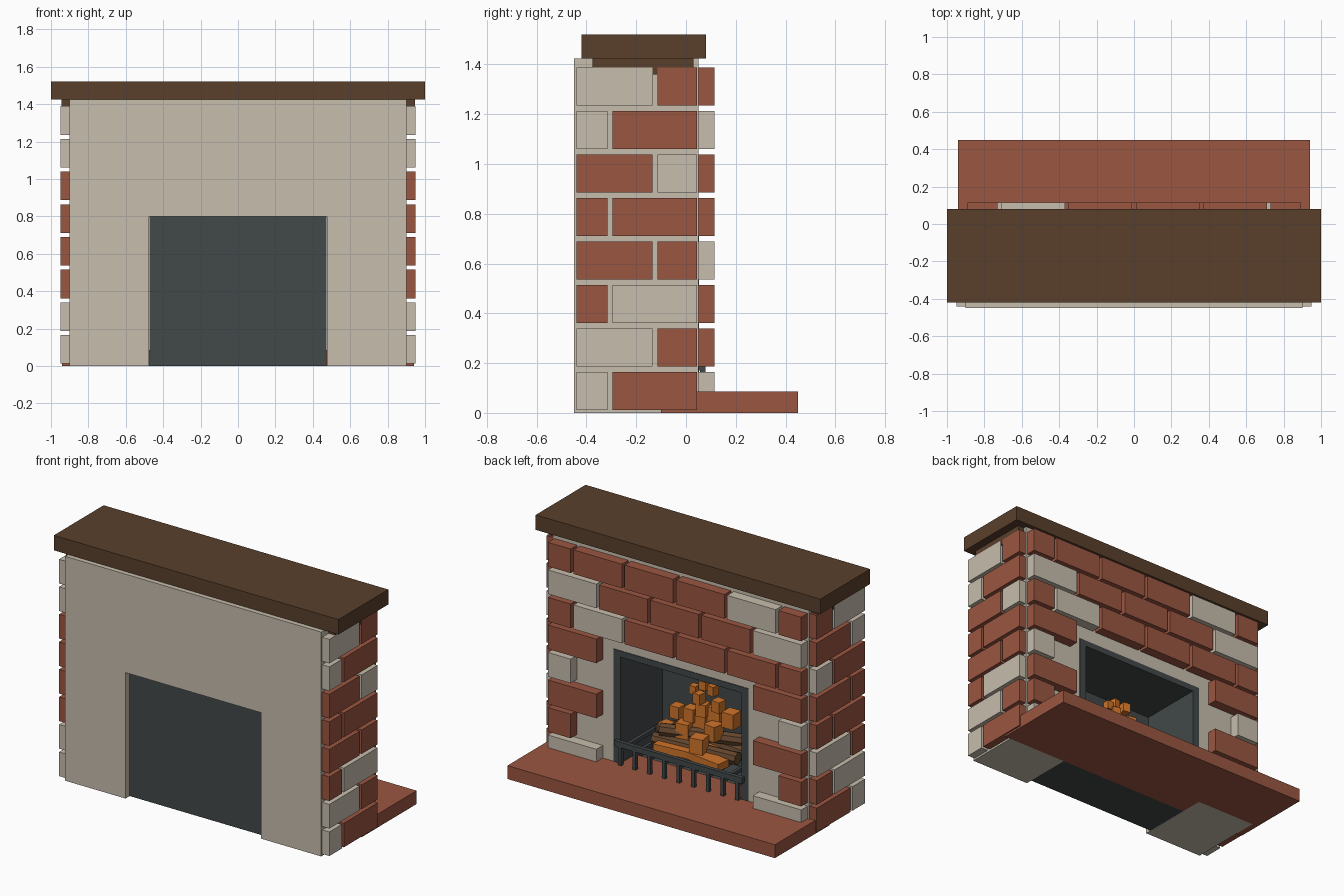
import bpy, bmesh, math
from mathutils import Matrix, Vector, Euler

if "Cube" in bpy.data.objects:
    bpy.data.objects.remove(bpy.data.objects["Cube"])


def material(name, r, g, b):
    m = bpy.data.materials.new(name)
    lin = [((c / 255 + 0.055) / 1.055) ** 2.4 for c in (r, g, b)]
    m.diffuse_color = (*lin, 1)
    m.use_nodes = True
    m.node_tree.nodes["Principled BSDF"].inputs["Base Color"].default_value = m.diffuse_color
    return m


STONE = material("pale stone", 199, 189, 173)
BRICK = material("red brick", 154, 86, 65)
IRON = material("dark iron", 66, 72, 73)
WOOD = material("dark wood", 90, 64, 44)
FLAME = material("flame orange", 208, 116, 42)
BARK = material("log brown", 98, 70, 46)


def finish(bm, name, mats):
    me = bpy.data.meshes.new(name)
    bmesh.ops.recalc_face_normals(bm, faces=bm.faces)
    bm.to_mesh(me)
    bm.free()
    for m in mats:
        me.materials.append(m)
    ob = bpy.data.objects.new(name, me)
    bpy.context.collection.objects.link(ob)
    return ob


def add_box(bm, x0, x1, y0, y1, z0, z1, rot=(0, 0, 0), mi=0):
    c = Vector((x0 + x1, y0 + y1, z0 + z1)) / 2
    mat = (Matrix.Translation(c) @ Euler(rot).to_matrix().to_4x4()
           @ Matrix.Diagonal((x1 - x0, y1 - y0, z1 - z0, 1)))
    vs = bmesh.ops.create_cube(bm, size=1, matrix=mat)["verts"]
    for f in {f for v in vs for f in v.link_faces}:
        f.material_index = mi


def box(name, mat, *dims):
    bm = bmesh.new()
    add_box(bm, *dims)
    return finish(bm, name, [mat])


def extrude_profile(name, mat, pts, y0, y1):
    bm = bmesh.new()
    f = bm.faces.new([bm.verts.new((x, y0, z)) for x, z in pts])
    r = bmesh.ops.extrude_face_region(bm, geom=[f])
    bmesh.ops.translate(bm, vec=(0, y1 - y0, 0),
                        verts=[v for v in r["geom"] if isinstance(v, bmesh.types.BMVert)])
    return finish(bm, name, [mat])


# chimney breast with an arch-less opening
extrude_profile("chimney_wall", STONE,
                [(-.9, 0), (-.475, 0), (-.475, .8), (.475, .8), (.475, 0),
                 (.9, 0), (.9, 1.425), (-.9, 1.425)], -.45, .05)

# iron firebox: sides, top, back, floor
extrude_profile("firebox_surround", IRON,
                [(-.474, .001), (-.425, .001), (-.425, .76), (.425, .76), (.425, .001),
                 (.474, .001), (.474, .799), (-.474, .799)], -.41, .052)
box("firebox_back", IRON, -.425, .425, -.41, -.37, .001, .76)
box("firebox_floor", IRON, -.425, .425, -.37, .05, .001, .05)

# hearth and mantel
box("hearth_slab", BRICK, -.94, .94, -.1, .45, 0, .085)
box("mantel_support", WOOD, -.945, .945, -.375, .03, 1.36, 1.426)
box("mantel_shelf", WOOD, -1, 1, -.42, .08, 1.425, 1.52)

# rows of bricks: S/s = pale, R/r = red; capitals long, small letters short
PITCH, H = .1748, .153


def row_z(i):
    z = .012 + PITCH * i
    return z, z + H


# side bricks, listed bottom row up, back to front
bm = bmesh.new()
for i, row in enumerate(["sR", "Sr", "rS", "Rr", "rR", "Rs", "sR", "Sr"]):
    y = -.44
    for ch in row:
        w = .305 if ch.isupper() else .125
        if i % 2:
            w = .305 if ch.isupper() else .16
        elif ch.isupper():
            w = .34
        for x0, x1 in ((.895, .95), (-.95, -.895)):
            add_box(bm, x0, x1, y, y + w, *row_z(i), mi=int(ch in "Rr"))
        y += w + .02
finish(bm, "side_bricks", [STONE, BRICK])

# face bricks, listed bottom row up, from +x to -x; dots leave the opening free
bm = bmesh.new()
for i, (left, right) in enumerate([("S", "S"), ("r", "r"), ("R", "R"), ("s", "s"), ("R", "R"),
                                   ("rSRRRr", ""), ("SRRRS", ""), ("rRRRSr", "")]):
    for row, sgn in ((left, 1), (right, -1)):
        x = .89
        for ch in row:
            w = .34 if ch.isupper() else .16
            a, b = sorted((sgn * x, sgn * (x - w)))
            add_box(bm, a, b, .045, .115, *row_z(i), mi=int(ch in "Rr"))
            x -= w + .02
finish(bm, "face_bricks", [STONE, BRICK])

# fire grate: rails and front legs
bm = bmesh.new()
add_box(bm, -.45, .45, .055, .08, .2, .235)
add_box(bm, -.42, .42, -.3, -.275, .17, .2)
for i in range(9):
    x = -.412 + .103 * i
    add_box(bm, x - .011, x + .011, .057, .079, .085, .2)
    add_box(bm, x - .01, x + .01, -.3, .06, .17, .195)
for x in (-.41, .41):
    add_box(bm, x - .011, x + .011, -.3, -.278, .05, .17)
finish(bm, "fire_grate", [IRON])

# logs
bm = bmesh.new()
for x, y, z, r, turn, n in ((0, -.1, .235, .04, .08, .56), (0, -.23, .235, .045, -.1, .56),
                            (0, -.16, .3, .04, .3, .5)):
    m = (Matrix.Translation((x, y, z)) @ Matrix.Rotation(turn, 4, 'Z')
         @ Matrix.Rotation(math.pi / 2, 4, 'Y'))
    bmesh.ops.create_cone(bm, cap_ends=True, segments=8, radius1=r, radius2=r, depth=n, matrix=m)
finish(bm, "logs", [BARK])

# flames: a cone of orange cubes over flat embers (x, y, z, size)
bm = bmesh.new()
for i, (x, y, z, s) in enumerate([
        (.25, -.16, .27, .07), (.18, -.17, .4, .065), (-.05, -.06, .29, .085), (-.09, -.15, .35, .08),
        (-.2, -.17, .45, .08), (0, -.17, .46, .065), (-.11, -.17, .51, .06), (.06, -.17, .57, .045),
        (0, -.18, .61, .045), (-.07, -.17, .6, .05), (.08, -.17, .41, .07), (.1, -.13, .32, .08),
        (.02, -.16, .53, .055), (.02, -.2, .38, .09), (-.06, -.22, .43, .08), (.15, -.22, .34, .08)]):
    h = s / 2
    add_box(bm, x - h, x + h, y - h, y + h, z - h * 1.2, z + h * 1.2, rot=(0, 0, (i % 3 - 1) * .15))
for x, y, t in ((.1, -.05, .1), (-.12, -.04, -.15), (0, -.14, .05)):
    add_box(bm, x - .13, x + .13, y - .045, y + .045, .2, .245, rot=(0, 0, t))
finish(bm, "flames", [FLAME])
